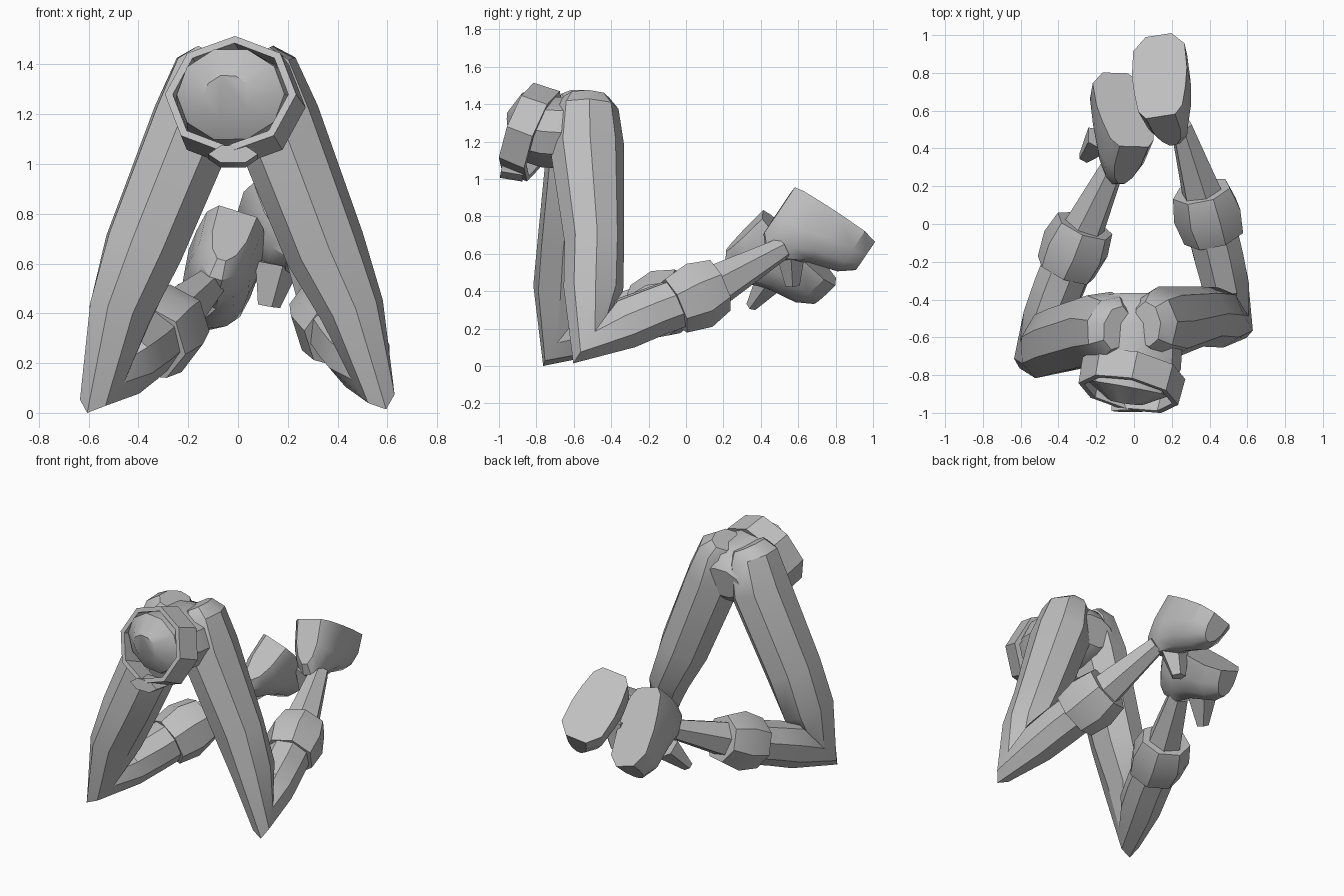
import bpy, bmesh, math
from mathutils import Vector as V

cube = bpy.data.objects.get("Cube")
if cube:
    bpy.data.objects.remove(cube)

grey = bpy.data.materials.new("plain_grey")
grey.use_nodes = True
tone = (0.52, 0.52, 0.52, 1)
grey.diffuse_color = tone
grey.node_tree.nodes["Principled BSDF"].inputs["Base Color"].default_value = tone


def skin(name, rings, closed=False):
    """Bridge rings of points into one surface, capped unless closed on itself."""
    bm = bmesh.new()
    loops = [[bm.verts.new(p) for p in ring] for ring in rings]
    count = len(loops[0])
    pairs = list(zip(loops, loops[1:]))
    if closed:
        pairs.append((loops[-1], loops[0]))
    else:
        bm.faces.new(loops[0])
        bm.faces.new(loops[-1])
    for a, b in pairs:
        for i in range(count):
            j = (i + 1) % count
            bm.faces.new((a[i], a[j], b[j], b[i]))
    bmesh.ops.recalc_face_normals(bm, faces=bm.faces)
    mesh = bpy.data.meshes.new(name)
    bm.to_mesh(mesh)
    bm.free()
    mesh.materials.append(grey)
    obj = bpy.data.objects.new(name, mesh)
    bpy.context.collection.objects.link(obj)
    bpy.ops.object.select_all(action='DESELECT')
    obj.select_set(True)
    bpy.context.view_layer.objects.active = obj
    bpy.ops.object.shade_smooth_by_angle(angle=math.radians(35))


def oval(center, u, v, ru, rv, count):
    turns = [math.tau * i / count for i in range(count)]
    return [center + u * ru * math.cos(t) + v * rv * math.sin(t) for t in turns]


def tube(name, stations, side, count=8):
    """Loft ovals along a path; each station is (point, side radius, other radius)."""
    points = [V(s[0]) for s in stations]
    steps = [(b - a).normalized() for a, b in zip(points, points[1:])]
    rings = []
    for i, (center, ru, rv) in enumerate(stations):
        t = (steps[max(i - 1, 0)] + steps[min(i, len(steps) - 1)]).normalized()
        u = (side - t * side.dot(t)).normalized()
        rings.append(oval(points[i], u, t.cross(u), ru, rv, count))
    skin(name, rings)


def shoe(name, heel, toe, normal):
    """Flat sole with a deep heel and arch and a low rounded toe."""
    along = toe - heel
    normal = (normal - along * normal.dot(along) / along.length_squared).normalized()
    width = along.cross(normal).normalized()
    rings = []
    # Stations from heel to toe: position, half width, depth
    for f, half, depth in [(0, .08, .29), (.1, .12, .35), (.33, .14, .35),
                           (.55, .15, .28), (.85, .14, .23), (1, .07, .17)]:
        ring = []
        for i in range(8):
            t = math.pi * i / 7
            ring.append(heel + along * f + width * half * math.cos(t)
                        - normal * depth * math.sin(t) ** .8)
        rings.append(ring)
    skin(name, rings)


def leg(side, sign, depth, hip, thigh, knee, cuff, ankle):
    """Thigh, knee and shin in one loft, then the cuff and the thin ankle."""
    hip, thigh, knee, cuff, ankle = map(V, (hip, thigh, knee, cuff, ankle))
    run = (ankle - knee).normalized()
    hinge = (knee - hip).cross(run).normalized()
    tube(side + "_leg", [
        (hip + V((-.08 * sign, 0, .26)), .08, .12),
        (hip + V((-.05 * sign, 0, .2)), .14, .17),
        (hip, .18, .2),
        (thigh, .165, depth),
        (thigh.lerp(knee, .5) + V((.02 * sign, 0, 0)), .13, depth),
        (knee, .08, .19),
        (knee.lerp(cuff, .3), .13, .145),
        (knee.lerp(cuff, .6), .14, .14),
        (cuff - run * .06, .14, .14)], hinge)
    tube(side + "_cuff", [(cuff - run * .14, .165, .16), (cuff, .185, .19),
                          (cuff + run * .13, .16, .15)], hinge, 7)
    tube(side + "_ankle", [(cuff + run * .1, .115, .12), (ankle, .06, .06)], hinge, 6)


X = V((1, 0, 0))

# Pelvis with a shallow domed waist cap
tube("pelvis", [((-.04, -.94, 1.27), .1, .09), ((-.03, -.87, 1.28), .22, .19),
                ((0, -.74, 1.25), .25, .2), ((0, -.54, 1.24), .26, .2),
                ((0, -.44, 1.23), .24, .17), ((0, -.38, 1.22), .15, .1)], X, 10)

# Belt band tilted around the waist
axis = V((-.2, -.92, .35)).normalized()
across = axis.cross(V((0, 0, 1))).normalized()
up = across.cross(axis)
front = V((-.03, -.9, 1.28))
back = front - axis * .15
skin("belt", [oval(c, across, up, .27 * k, .25 * k, 8) for c, k in
              [(front, 1), (back, 1.03), (back, .9), (front, .88)]], closed=True)

# Buckle under the belt
tube("buckle", [((-.02, -.99, 1.04), .1, .04), ((-.02, -.87, 1.02), .1, .04)], X, 6)

# Left leg and shoe
leg("left", 1, .16, (.15, -.53, 1.18), (.35, -.49, .66), (.53, -.5, .16),
    (.39, .06, .38), (.25, .52, .63))
shoe("left_shoe", V((.14, .57, .94)), V((.13, 1, .65)), V((-.25, .56, .83)))
tube("left_shoe_flap", [((.15, .56, .6), .1, .08), ((.12, .57, .43), .05, .04)], X, 5)

# Right leg and shoe
leg("right", -1, .19, (-.17, -.55, 1.18), (-.38, -.61, .66), (-.53, -.66, .14),
    (-.31, -.12, .33), (-.09, .35, .54))
shoe("right_shoe", V((0, .41, .81)), V((-.1, .8, .45)), V((.25, .67, .74)))
tube("right_shoe_flap", [((-.17, .45, .46), .1, .08), ((-.26, .35, .32), .04, .03)], X, 5)
